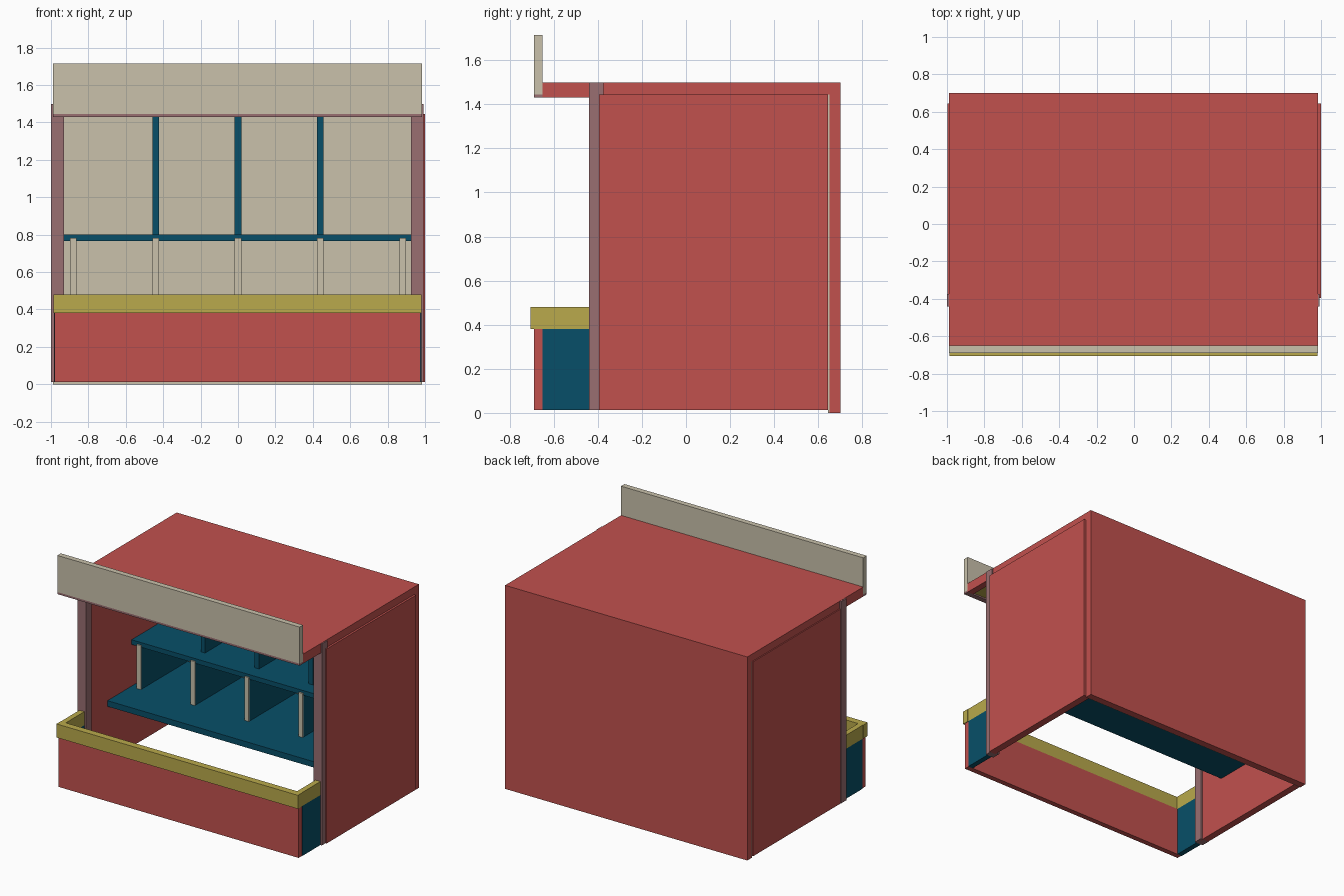
import bpy
import bmesh
from mathutils import Matrix, Vector

if "Cube" in bpy.data.objects:
    bpy.data.objects.remove(bpy.data.objects["Cube"])


def material(name, rgb):
    m = bpy.data.materials.new(name)
    # sRGB 0-255 to linear
    m.diffuse_color = [(c / 255) ** 2.2 for c in rgb] + [1]
    m.use_nodes = True
    m.node_tree.nodes["Principled BSDF"].inputs["Base Color"].default_value = m.diffuse_color
    return m


RED = material("red_paint", (192, 82, 79))
TEAL = material("teal_paint", (16, 80, 104))
BEIGE = material("beige_paint", (200, 192, 170))
YELLOW = material("yellow_trim", (184, 168, 77))
MAUVE = material("mauve_post", (152, 110, 112))


def box(name, mat, x, y, z):
    """Box from (min, max) ranges on each axis."""
    lo, hi = (Vector(p) for p in zip(x, y, z))
    bm = bmesh.new()
    bmesh.ops.create_cube(
        bm, size=1,
        matrix=Matrix.Translation((lo + hi) / 2) @ Matrix.Diagonal((hi - lo).to_4d()))
    mesh = bpy.data.meshes.new(name)
    bm.to_mesh(mesh)
    bm.free()
    mesh.materials.append(mat)
    ob = bpy.data.objects.new(name, mesh)
    bpy.context.collection.objects.link(ob)
    return ob


WIDE = (-0.99, 0.985)

# Shell: back wall with pale lining, roof slab, ceiling under the canopy
box("back_wall", RED, WIDE, (0.65, 0.70), (0, 1.445))
box("back_lining", BEIGE, WIDE, (0.645, 0.65), (0, 1.445))
box("roof", RED, WIDE, (-0.65, 0.70), (1.445, 1.5))
box("canopy_ceiling", YELLOW, (-0.93, 0.93), (-0.65, -0.44), (1.441, 1.445))

# Side walls and front posts
box("left_wall", RED, (-0.998, -0.945), (-0.395, 0.645), (0.012, 1.445))
box("right_wall", RED, (0.945, 1.0), (-0.395, 0.645), (0.012, 1.445))
box("left_post", MAUVE, (-1.0, -0.93), (-0.44, -0.375), (0.012, 1.498))
box("right_post", MAUVE, (0.925, 0.992), (-0.44, -0.375), (0.012, 1.498))

# Canopy edge and sign board
box("sign_board", BEIGE, WIDE, (-0.69, -0.65), (1.445, 1.715))
box("canopy_front_trim", MAUVE, WIDE, (-0.69, -0.65), (1.43, 1.445))
box("canopy_left_trim", RED, (-0.99, -0.94), (-0.65, -0.44), (1.43, 1.445))
box("canopy_right_trim", RED, (0.935, 0.985), (-0.65, -0.44), (1.43, 1.445))
box("canopy_rear_trim", RED, (-0.93, 0.925), (-0.44, -0.395), (1.43, 1.445))

# Counter: front panel, teal ends, yellow rim
box("counter_front", RED, (-0.98, 0.977), (-0.69, -0.65), (0.012, 0.38))
box("counter_rim_front", YELLOW, (-0.987, 0.982), (-0.705, -0.655), (0.38, 0.48))
for side, outer, inner in (("left", -0.985, -0.945), ("right", 0.98, 0.94)):
    xs = sorted((outer, inner))
    box(f"counter_{side}_end", TEAL, xs, (-0.65, -0.44), (0.012, 0.38))
    box(f"counter_rim_{side}", YELLOW, xs, (-0.655, -0.44), (0.38, 0.48))

# Shelves
INNER = (-0.945, 0.945)
box("lower_shelf", TEAL, INNER, (-0.17, 0.645), (0.415, 0.458))
box("upper_shelf", TEAL, INNER, (0.11, 0.645), (0.765, 0.80))

# Dividers: lower ones carry pale front strips
W = 0.0175
for i in range(-2, 3):
    x = i * 0.44
    span = (x - W, x + W)
    box("lower_divider", TEAL, span, (0.11, 0.645), (0.458, 0.765))
    box("divider_strip", BEIGE, span, (0.10, 0.11), (0.458, 0.782))
    if abs(i) < 2:
        box("upper_divider", TEAL, span, (0.22, 0.645), (0.80, 1.445))
